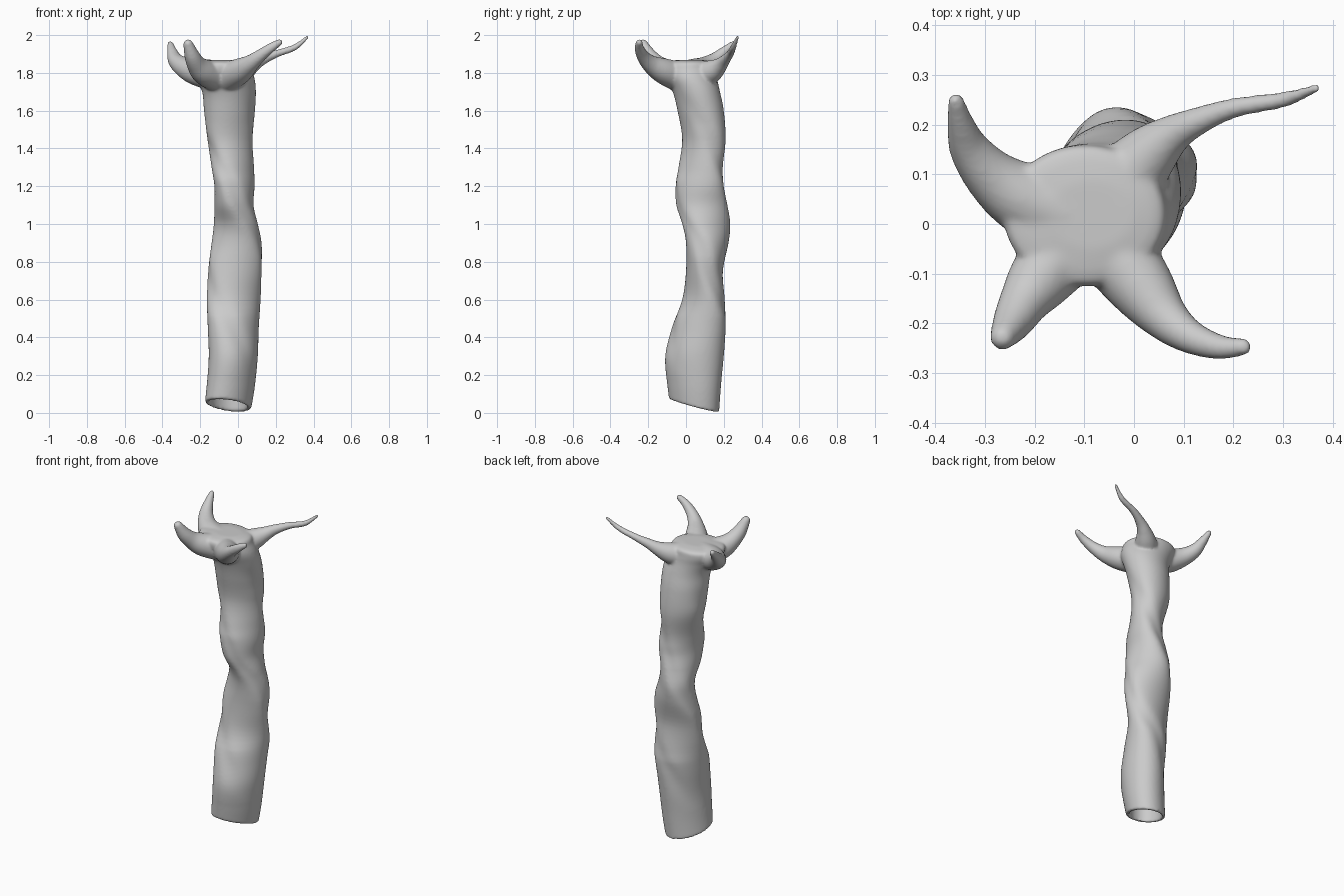
import bpy, bmesh, math
from mathutils import Vector, Matrix

if "Cube" in bpy.data.objects:
    bpy.data.objects.remove(bpy.data.objects["Cube"])

N = 48


def catmull(keys, t):
    """Smooth interpolation through a list of tuples, t in 0..len-1."""
    i = min(int(t), len(keys) - 2)
    f = t - i
    p = [keys[max(0, min(len(keys) - 1, i + k))] for k in (-1, 0, 1, 2)]
    return [0.5 * (2 * b + (c - a) * f + (2 * a - 5 * b + 4 * c - d) * f * f
                   + (3 * b - a - 3 * c + d) * f ** 3) for a, b, c, d in zip(*p)]


# Trunk sections: z, x min, x max, y min, y max, diagonal lean of the oval
SECTIONS = [
    (0.04, -.175, .07, -.09, .175, .2),
    (0.15, -.165, .09, -.10, .185, .2),
    (0.30, -.155, .105, -.11, .20, .18),
    (0.45, -.16, .11, -.075, .21, .25),
    (0.60, -.165, .12, -.02, .205, .32),
    (0.75, -.158, .125, .0, .195, .1),
    (0.90, -.14, .125, .0, .225, -.18),
    (1.00, -.128, .105, -.02, .235, -.28),
    (1.10, -.125, .082, -.052, .22, .0),
    (1.20, -.125, .088, -.055, .20, .24),
    (1.30, -.14, .085, -.04, .195, .33),
    (1.45, -.162, .077, -.02, .21, .22),
    (1.60, -.18, .09, -.045, .20, .12),
    (1.70, -.19, .095, -.07, .18, .06),
    (1.77, -.225, .088, -.105, .165, .0),
    (1.82, -.26, .07, -.125, .16, .0),
    (1.855, -.25, .055, -.115, .15, .0),
    (1.868, -.17, .0, -.05, .09, .0),
]


def ring(z, x0, x1, y0, y1, lean, scale=1.0):
    """Leaning oval with two shallow grooves that wind around the trunk."""
    pts = []
    fade = max(0.0, min(1, (z - .2) / .3, (1.7 - z) / .3))
    groove = math.radians(250) + (1.25 - z) * math.radians(250)
    for k in range(N):
        t = 2 * math.pi * k / N
        x, y = math.cos(t), math.sin(t + math.asin(lean))
        a = math.atan2(y, x)
        d = (a - groove + math.pi / 2) % math.pi - math.pi / 2
        r = 1.015 - 0.09 * fade * math.exp(-(d / .4) ** 2)
        pts.append([x * r, y * r])
    cx, cy = (x0 + x1) / 2, (y0 + y1) / 2
    mx = max(abs(p[0]) for p in pts)
    my = max(abs(p[1]) for p in pts)
    out = []
    for x, y in pts:
        px = cx + x / mx * (x1 - x0) / 2 * scale
        py = cy + y / my * (y1 - y0) / 2 * scale
        out.append(Vector((px, py, z)))
    # slanted, uneven bottom edge
    w = max(0, 1 - (z - .04) / .15)
    for p in out:
        cut = max(.004, .04 - .25 * (p.y - .04) - .08 * (p.x + .05))
        p.z += (cut - .04) * w
    return out


bm = bmesh.new()


def loft(rings):
    loops = [[bm.verts.new(p) for p in r] for r in rings]
    for a, b in zip(loops, loops[1:]):
        for k in range(N):
            j = (k + 1) % N
            bm.faces.new((a[k], a[j], b[j], b[k]))
    bm.faces.new(loops[0][::-1])
    bm.faces.new(loops[-1])


# Hollow foot runs up the inside, then the outer wall rises to the crown
steps = 90
outer = [ring(*catmull(SECTIONS, (len(SECTIONS) - 1) * i / steps)) for i in range(steps + 1)]
inner = [ring(z, *SECTIONS[0][1:], scale=.82) for z in (.20, .12, .04)]
loft(inner + outer)

# Arms: x, y, z, radius
ARMS = [
    [(-.04, .06, 1.78, .08), (.02, .13, 1.805, .062), (.07, .175, 1.835, .042), (.12, .203, 1.865, .030),
     (.20, .233, 1.90, .021), (.30, .25, 1.935, .017), (.367, .273, 1.99, .010)],
    [(-.05, -.04, 1.78, .08), (.01, -.12, 1.81, .068), (.06, -.185, 1.845, .048), (.11, -.225, 1.885, .035),
     (.17, -.247, 1.93, .026), (.22, -.247, 1.962, .018)],
    [(-.12, -.03, 1.78, .08), (-.18, -.10, 1.805, .068), (-.217, -.15, 1.84, .052),
     (-.243, -.195, 1.89, .041), (-.264, -.228, 1.953, .026)],
    [(-.14, .02, 1.79, .08), (-.22, .05, 1.805, .072), (-.285, .095, 1.83, .055), (-.33, .15, 1.865, .041),
     (-.348, .2, 1.91, .028), (-.358, .247, 1.952, .017)],
]
for arm in ARMS:
    count = 12 * (len(arm) - 1)
    for i in range(count + 1):
        x, y, z, r = catmull(arm, (len(arm) - 1) * i / count)
        bmesh.ops.create_icosphere(bm, subdivisions=3, radius=r, matrix=Matrix.Translation((x, y, z)))

mesh = bpy.data.meshes.new("twisted_trunk")
bm.to_mesh(mesh)
bm.free()
trunk = bpy.data.objects.new("twisted_trunk", mesh)
bpy.context.collection.objects.link(trunk)

# Fuse everything into one skin and soften the joints
remesh = trunk.modifiers.new("fuse", 'REMESH')
remesh.mode = 'VOXEL'
remesh.voxel_size = 0.007
remesh.use_smooth_shade = True
soft = trunk.modifiers.new("soften", 'SMOOTH')
soft.factor = 0.5
soft.iterations = 12
